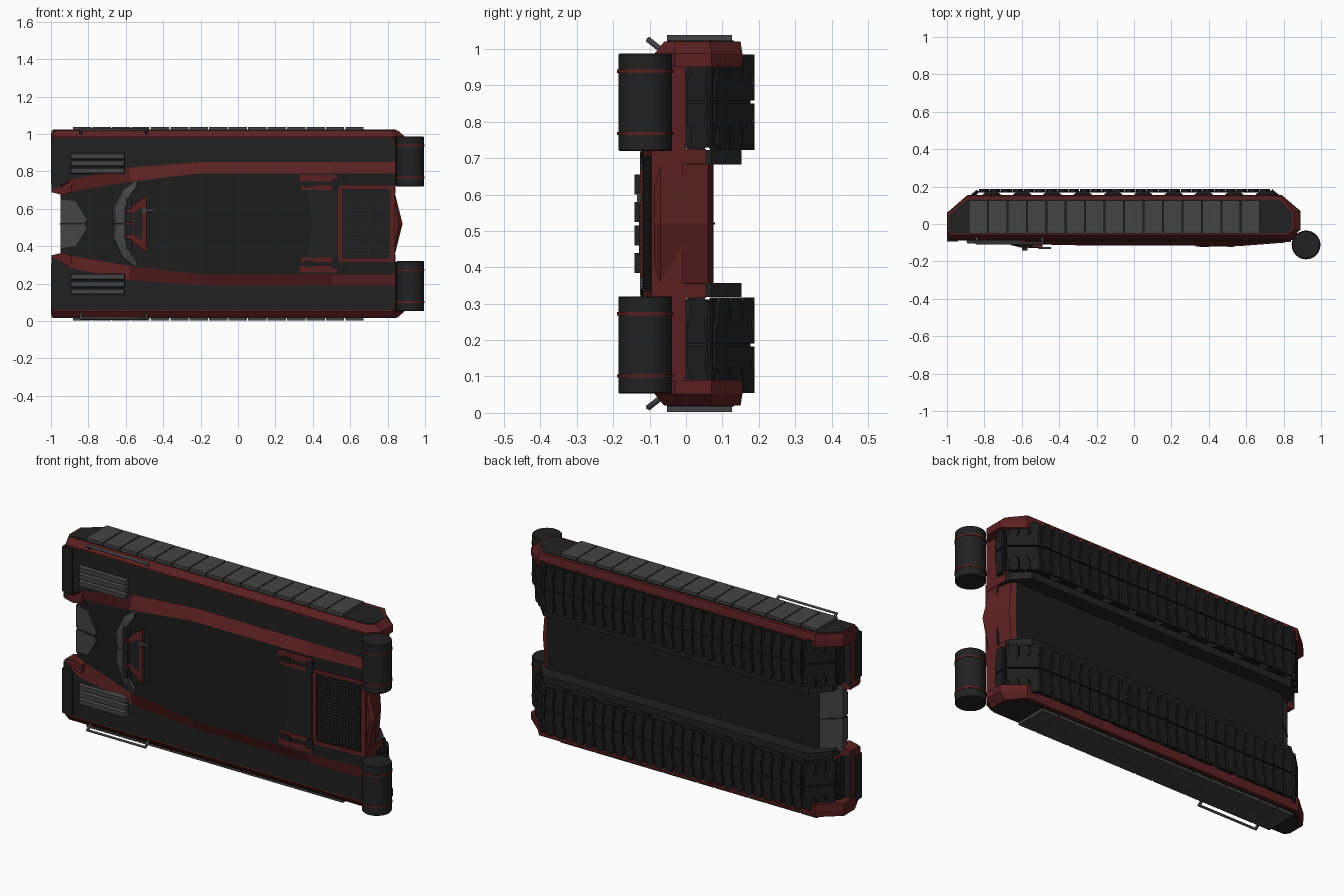
import bpy, bmesh, math
from mathutils import Vector

if "Cube" in bpy.data.objects:
    bpy.data.objects.remove(bpy.data.objects["Cube"])

MID = 0.52  # mirror plane height


def material(name, r, g, b):
    m = bpy.data.materials.new(name)
    m.diffuse_color = (r, g, b, 1)
    m.use_nodes = True
    m.node_tree.nodes["Principled BSDF"].inputs["Base Color"].default_value = m.diffuse_color
    return m


RED = material("dark_red_paint", 0.105, 0.0145, 0.0145)
DARK = material("charcoal_paint", 0.0155, 0.0155, 0.0155)
BLACK = material("black_deck", 0.012, 0.012, 0.012)
GREY = material("grey_steel", 0.057, 0.057, 0.057)
TREAD = material("track_black", 0.0115, 0.0115, 0.0115)


def loft(name, parts, mats, rule=None, mirror=False):
    """Each part is a list of equal-length point rings, skinned and capped."""
    bm = bmesh.new()
    for flip in ((False, True) if mirror else (False,)):
        for rings in parts:
            vs = [[bm.verts.new((p[0], p[1], 2 * MID - p[2] if flip else p[2])) for p in r] for r in rings]
            n = len(vs[0])
            for a, b in zip(vs, vs[1:]):
                for i in range(n):
                    bm.faces.new((a[i], a[(i + 1) % n], b[(i + 1) % n], b[i]))
            bm.faces.new(vs[0])
            bm.faces.new(vs[-1])
    bmesh.ops.recalc_face_normals(bm, faces=bm.faces[:])
    if rule:
        for f in bm.faces:
            f.material_index = rule(f.normal, f.calc_center_median())
    me = bpy.data.meshes.new(name)
    bm.to_mesh(me)
    bm.free()
    for m in mats:
        me.materials.append(m)
    ob = bpy.data.objects.new(name, me)
    bpy.context.collection.objects.link(ob)
    return ob


def side(pts, z0, z1):      # (x, y) profile pushed along z
    return [[(x, y, z) for x, y in pts] for z in (z0, z1)]


def plan(pts, y0, y1):      # (x, z) outline pushed along y
    return [[(x, y, z) for x, z in pts] for y in (y0, y1)]


def box(x0, x1, y0, y1, z0, z1):
    return side([(x0, y0), (x1, y0), (x1, y1), (x0, y1)], z0, z1)


def disc(cx, cy, r, n):
    return [(cx + r * math.cos(2 * math.pi * i / n), cy + r * math.sin(2 * math.pi * i / n)) for i in range(n)]


# Upper hull: x, outer z, inner z, inner y
HULL = [(-0.95, 0.725, 0.675, -0.035), (-0.9, 0.755, 0.69, -0.045), (-0.58, 0.82, 0.745, -0.108),
        (-0.2, 0.85, 0.79, -0.116), (0.5, 0.85, 0.79, -0.116), (0.84, 0.85, 0.79, -0.09)]


def deck_y(x):
    for a, b in zip(HULL, HULL[1:]):
        if x <= b[0]:
            return a[3] + (b[3] - a[3]) * (x - a[0]) / (b[0] - a[0])
    return HULL[-1][3]


def on_deck(x0, x1, z0, z1, lift):  # slab that follows the sloping deck
    return side([(x0, deck_y(x0) - lift), (x1, deck_y(x1) - lift), (x1, -0.05), (x0, -0.05)], z0, z1)


rings = []
for x, zo, zi, y in HULL:
    rings.append([(x, -0.01, zo), (x, -0.088, zo), (x, y, zi),
                  (x, y, 2 * MID - zi), (x, -0.088, 2 * MID - zo), (x, -0.01, 2 * MID - zo)])
loft("upper_hull", [rings], [RED, BLACK],
     lambda n, c: 1 if abs(c.z - MID) < 0.05 and abs(n.x) < 0.9 else 0)

# Lower hull with grey nose, and pointed tail plate
loft("lower_hull", [side([(-0.95, -0.03), (-0.95, 0.0), (-0.86, 0.075), (0.79, 0.075), (0.79, -0.05)], 0.34, 0.70)],
     [BLACK, GREY], lambda n, c: 1 if n.x < -0.3 else 0)
loft("nose_divider", [side([(-0.955, -0.03), (-0.955, 0.0), (-0.86, 0.079), (-0.84, 0.05)], 0.517, 0.523)], [BLACK])
tail = [[(x, y, z) for x, z in ((0.6, 0.34), (e, 0.34), (t, MID), (e, 0.70), (0.6, 0.70))]
        for y, e, t in ((-0.086, 0.825, 0.86), (-0.07, 0.835, 0.88), (0.06, 0.81, 0.825), (0.0745, 0.79, 0.795))]
loft("tail_plate", [tail], [RED, BLACK], lambda n, c: 1 if n.y > 0.95 else 0)
nose = [[(x, deck_y(x) + d, z) for x, z in ((-0.95, 0.525), (-0.95, 0.65), (-0.87, 0.64), (-0.81, 0.545), (-0.82, 0.525))]
        for d in (0.01, -0.008)]
loft("nose_plates", [nose], [GREY], mirror=True)

# Fenders over the tracks
fender = [(-0.996, 0.98), (0.84, 0.98), (0.84, 0.85), (-0.2, 0.85), (-0.58, 0.82), (-0.9, 0.755), (-0.996, 0.695)]
loft("fenders", [plan(fender, -0.087, 0.0)], [DARK, RED], lambda n, c: 1 if abs(n.x) > 0.7 else 0, True)
loft("rear_fender_panel", [box(0.78, 0.842, -0.086, 0.0, 0.70, 0.96), box(0.79, 0.842, -0.08, 0.055, 0.684, 0.725)],
     [RED], mirror=True)
loft("front_fender_wedge", [plan([(-0.996, 0.688), (-0.94, 0.675), (-0.89, 0.69), (-0.89, 0.765), (-0.996, 0.70)], -0.08, 0.0)],
     [RED], mirror=True)
loft("front_mudguards", [box(-1, -0.94, -0.093, -0.04, 0.73, 0.975)], [DARK], mirror=True)
ribs = []
for z0 in (0.785, 0.824, 0.863):
    for a, b in ((-0.9, -0.6),):
        ribs.append([[(a + d, y, z0 + d * 0.7), (b - d, y, z0 + d * 0.7), (b - d, y, z0 + 0.038 - d * 0.7),
                      (a + d, y, z0 + 0.038 - d * 0.7)] for d, y in ((0.0, -0.08), (0.01, -0.104))])
loft("fender_ribs", ribs, [GREY], mirror=True)

# Outer armoured shell in red, with a charcoal side panel
full = [(-1, 0.06), (-0.89, 0.155), (0.79, 0.155), (0.89, 0.07), (0.89, -0.03), (0.83, -0.086), (-0.985, -0.086), (-1, -0.04)]
outer = [(-0.997, 0.058), (-0.89, 0.15), (0.785, 0.15), (0.855, 0.065), (0.855, -0.03), (0.82, -0.06), (-0.98, -0.06), (-0.997, -0.035)]
inset = [(-0.988, 0.05), (-0.89, 0.132), (0.775, 0.132), (0.845, 0.06), (0.845, -0.03), (0.815, -0.052), (-0.975, -0.052), (-0.988, -0.035)]
loft("side_shells", [[[(x, y, z) for x, y in p] for p, z in ((full, 0.95), (full, 0.988), (outer, 1.02))]], [RED], mirror=True)
loft("side_panels", [side(inset, 1.0, 1.023)], [DARK], mirror=True)

# Fifteen skirt plates per side
P = 0.104
loft("side_plates", [box(-0.882 + i * P, -0.882 + (i + 1) * P - 0.006, -0.052, 0.126, 1.01, 1.038) for i in range(15)],
     [GREY], mirror=True)
loft("inner_skirts", [side([(-0.93, 0.0), (-0.93, 0.06), (-0.85, 0.152), (0.76, 0.152), (0.835, 0.07), (0.835, 0.0)], 0.683, 0.722)],
     [DARK], mirror=True)

# Road wheels
loft("road_wheels", [side(disc(-0.76 + 0.162 * i, 0.108, 0.07, 20), z0, z1)
                     for i in range(10) for z0, z1 in ((0.735, 0.835), (0.875, 0.975))], [TREAD], mirror=True)

# Track shoes laid along the track path
PATH = [Vector(p) for p in ((-0.94, -0.01), (-0.94, 0.06), (-0.83, 0.168), (0.73, 0.168), (0.845, 0.07), (0.845, -0.01))]
shoes = []
PAD = [(-0.027, 0.004), (0.027, 0.004), (0.027, 0.06), (0.016, 0.075), (0.016, 0.115), (0.005, 0.131),
       (-0.02, 0.131), (-0.03, 0.115), (-0.03, 0.08), (-0.022, 0.065)]
for a, b in zip(PATH, PATH[1:]):
    n_shoes = max(1, round((b - a).length / 0.06))
    t = (b - a).normalized()
    nrm = Vector((-t.y, t.x))
    for k in range(n_shoes):
        c = a + (b - a) * ((k + 0.5) / n_shoes)

        def at(u, w, h):
            q = c + t * u + nrm * h
            return (q.x, q.y, 0.854 + w)
        shoes.append([[at(u, w, h) for u, w in ((-0.031, -0.125), (0.031, -0.125), (0.031, 0.125), (-0.031, 0.125))]
                      for h in (0.0, 0.007)])
        for s in (1, -1):
            shoes.append([[at(u, s * w, h) for u, w in PAD] for h in (0.003, 0.02)])
loft("track_shoes", shoes, [TREAD], mirror=True)

# Rear fuel drums with red hoops
drums = loft("fuel_drums", [[[(x, y, z) for x, y in disc(0.92, -0.112, r, 32)]
                             for r, z in ((0.071, 0.72), (0.074, 0.723), (0.074, 0.984), (0.071, 0.987))]], [DARK], mirror=True)
hoops = loft("drum_hoops", [side(disc(0.92, -0.112, 0.077, 32), z, z + 0.009) for z in (0.763, 0.934)], [RED], mirror=True)
for ob in (drums, hoops):
    bpy.context.view_layer.objects.active = ob
    ob.select_set(True)
    bpy.ops.object.shade_smooth_by_angle(angle=math.radians(35))
    ob.select_set(False)

# Splash guard: grey chevron in front of the hatch
out = [(-0.675, 0.522), (-0.68, 0.60), (-0.635, 0.70), (-0.56, 0.755)]
inn = [(-0.605, 0.522), (-0.605, 0.60), (-0.575, 0.68), (-0.545, 0.715)]
guard = []
for i in range(3):
    q = [out[i], out[i + 1], inn[i + 1], inn[i]]
    guard.append([[(x, -0.07, z) for x, z in q],
                  [(x + (0.02 if j < 2 else 0), -0.112 if j < 2 else -0.126, z) for j, (x, z) in enumerate(q)]])
loft("splash_guard", guard, [GREY], mirror=True)

# Driver hatch with dark centre, periscopes and lever
loft("driver_hatch", [plan([(-0.60, 0.45), (-0.49, 0.37), (-0.49, 0.67), (-0.60, 0.59)], -0.09, -0.126)], [RED])
loft("hatch_panel", [plan([(-0.565, 0.465), (-0.51, 0.43), (-0.51, 0.61), (-0.565, 0.575)], -0.12, -0.129)], [DARK])
loft("periscopes", [box(-0.6, -0.57, -0.142, -0.1, z, z + 0.055) for z in (0.525, 0.60)], [DARK], mirror=True)
loft("hatch_lever", [box(-0.51, -0.445, -0.134, -0.122, 0.585, 0.598), box(-0.51, -0.495, -0.134, -0.1, 0.575, 0.605)], [GREY])

# Engine cover with a curved front edge, red rails and latches
arc = [(0.36 + 0.035 * math.sin(math.pi * i / 8), 0.33 + 0.38 * i / 8) for i in range(9)]
loft("engine_cover", [plan(arc + [(0.53, 0.71), (0.53, 0.33)], -0.1, -0.119)], [DARK])
loft("engine_cover_rails", [on_deck(0.33, 0.53, 0.745, 0.78, 0.005), on_deck(0.34, 0.50, 0.70, 0.725, 0.004),
                            on_deck(0.53, 0.83, 0.705, 0.725, 0.005), on_deck(0.535, 0.555, 0.50, 0.71, 0.005),
                            on_deck(0.812, 0.84, 0.50, 0.725, 0.005)], [RED], mirror=True)
loft("engine_latches", [on_deck(0.35, 0.40, 0.715, 0.75, 0.008), on_deck(0.50, 0.54, 0.70, 0.76, 0.008)], [BLACK], mirror=True)

# Engine grille: backing and crossed bars
loft("grille_back", [on_deck(0.555, 0.812, 0.34, 0.70, 0.002)], [BLACK])
bars = [on_deck(0.56, 0.81, 0.341 + 0.0167 * i, 0.348 + 0.0167 * i, 0.007) for i in range(22)]
bars += [on_deck(0.558 + 0.0176 * i, 0.564 + 0.0176 * i, 0.34, 0.70, 0.006) for i in range(15)]
loft("grille_bars", bars, [DARK])

# Grab rails on both sides
for s, label in ((1, "upper"), (-1, "lower")):
    cu = bpy.data.curves.new(label + "_grab_rail", 'CURVE')
    cu.dimensions = '3D'
    cu.bevel_depth = 0.009
    cu.bevel_resolution = 1
    sp = cu.splines.new('POLY')
    pts = [(-0.84, -0.065, 0.475), (-0.84, -0.103, 0.505), (-0.49, -0.103, 0.505), (-0.49, -0.065, 0.475)]
    sp.points.add(len(pts) - 1)
    for q, p in zip(sp.points, pts):
        q.co = (p[0], p[1], MID + s * p[2], 1)
    cu.materials.append(GREY)
    bpy.context.collection.objects.link(bpy.data.objects.new(label + "_grab_rail", cu))
